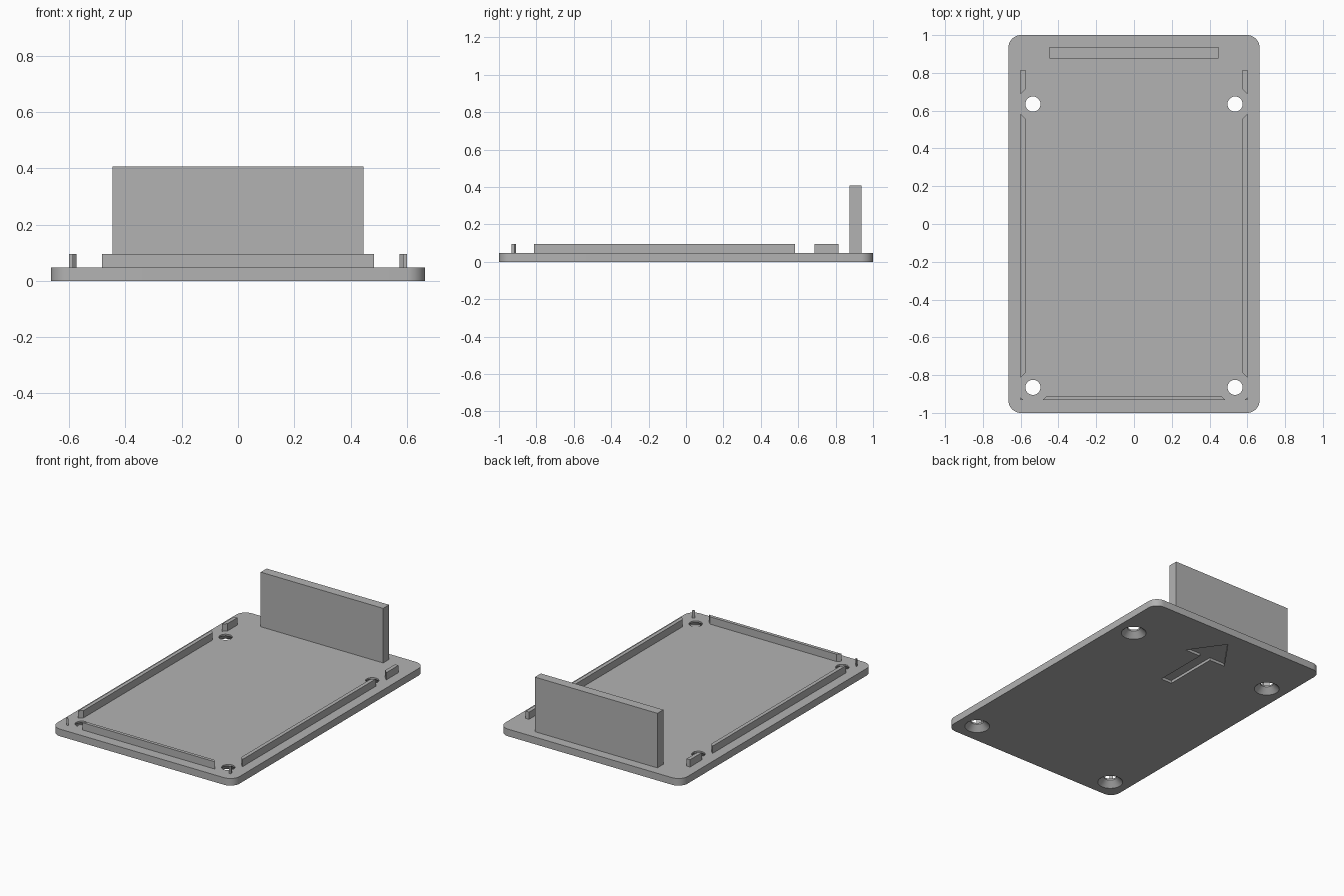
import bpy, bmesh, math

cube = bpy.data.objects.get("Cube")
if cube:
    bpy.data.objects.remove(cube, do_unlink=True)

W, L, T = 0.665, 1.0, 0.047      # plate half width, half length, thickness
RIB_TOP = 0.095
HOLE_X, HOLE_YS = 0.535, (0.635, -0.865)
HOLES = [(s * HOLE_X, y) for s in (-1, 1) for y in HOLE_YS]

grey = bpy.data.materials.new("light grey")
grey.use_nodes = True
colour = (0.448, 0.448, 0.448, 1)
grey.diffuse_color = colour
grey.node_tree.nodes["Principled BSDF"].inputs["Base Color"].default_value = colour


def make(name, bm):
    bmesh.ops.recalc_face_normals(bm, faces=bm.faces)
    mesh = bpy.data.meshes.new(name)
    bm.to_mesh(mesh)
    bm.free()
    obj = bpy.data.objects.new(name, mesh)
    mesh.materials.append(grey)
    bpy.context.collection.objects.link(obj)
    return obj


def prism(name, outline, z0, z1):
    """Extrude a flat outline between two heights."""
    bm = bmesh.new()
    face = bm.faces.new([bm.verts.new((x, y, z0)) for x, y in outline])
    up = bmesh.ops.extrude_face_region(bm, geom=[face])["geom"]
    for v in up:
        if isinstance(v, bmesh.types.BMVert):
            v.co.z = z1
    return make(name, bm)


def revolve(name, profile, cx, cy, steps=40):
    """Closed solid of stacked rings from (radius, z) pairs."""
    bm = bmesh.new()
    rings = [[bm.verts.new((cx + r * math.cos(a), cy + r * math.sin(a), z))
              for a in (math.tau * i / steps for i in range(steps))]
             for r, z in profile]
    for low, high in zip(rings, rings[1:]):
        for i in range(steps):
            j = (i + 1) % steps
            bm.faces.new((low[i], low[j], high[j], high[i]))
    bm.faces.new(rings[0])
    bm.faces.new(rings[-1])
    return make(name, bm)


def cut(obj, cutter):
    cutter.hide_render = True
    mod = obj.modifiers.new("cut", 'BOOLEAN')
    mod.operation, mod.solver, mod.object = 'DIFFERENCE', 'EXACT', cutter
    bpy.context.view_layer.objects.active = obj
    bpy.ops.object.modifier_apply(modifier=mod.name)
    bpy.data.objects.remove(cutter, do_unlink=True)


# Base plate with rounded corners
R, N = 0.067, 12
outline = []
for k, (sx, sy) in enumerate(((1, 1), (-1, 1), (-1, -1), (1, -1))):
    for i in range(N + 1):
        a = math.pi / 2 * (k + i / N)
        outline.append((sx * (W - R) + R * math.cos(a), sy * (L - R) + R * math.sin(a)))
plate = prism("base_plate", outline, 0, T)

# Countersunk screw holes, wide on the underside
for x, y in HOLES:
    cut(plate, revolve("hole_cutter", [(0.087, -0.01), (0.04, 0.037), (0.04, 0.1)], x, y))

# Direction arrow sunk into the underside
half = [(0.04, 0.31), (0.04, 0.68), (0.155, 0.68)]
arrow = half + [(0, 0.9)] + [(-x, y) for x, y in reversed(half)]
cut(plate, prism("arrow_cutter", arrow, -0.02, 0.018))

bpy.ops.object.select_all(action='DESELECT')
plate.select_set(True)
bpy.context.view_layer.objects.active = plate
bpy.ops.object.shade_smooth_by_angle(angle=math.radians(30))

# Ribs: ends are slanted where a diamond of clearance surrounds each screw
CLEAR = 0.118
X_IN, X_OUT, Y_IN, Y_OUT = 0.575, 0.6, -0.91, -0.932
Y_BACK, Y_FRONT = HOLE_YS


def gap(offset):
    return CLEAR - abs(offset)


d_in, d_out = gap(X_IN - HOLE_X), gap(X_OUT - HOLE_X)
for side, s in (("left", 1), ("right", -1)):
    def rib(name, pts):
        prism(f"{side}_{name}", [(s * x, y) for x, y in pts], T, RIB_TOP)

    rib("long_rib", [(X_IN, Y_FRONT + d_in), (X_OUT, Y_FRONT + d_out),
                     (X_OUT, Y_BACK - d_out), (X_IN, Y_BACK - d_in)])
    rib("short_rib", [(X_IN, Y_BACK + d_in), (X_OUT, Y_BACK + d_out),
                      (X_OUT, 0.815), (X_IN, 0.815)])
    # Sliver left in the front corner outside the clearance
    rib("corner_pin", [(X_OUT, Y_OUT), (X_OUT, Y_FRONT - d_out),
                       (HOLE_X + gap(Y_OUT - Y_FRONT), Y_OUT)])

x_in, x_out = HOLE_X - gap(Y_IN - Y_FRONT), HOLE_X - gap(Y_OUT - Y_FRONT)
prism("front_rib", [(-x_out, Y_OUT), (x_out, Y_OUT), (x_in, Y_IN), (-x_in, Y_IN)], T, RIB_TOP)

# Upright panel at the back
P = 0.447
prism("back_panel", [(-P, 0.875), (P, 0.875), (P, 0.937), (-P, 0.937)], T, 0.407)
